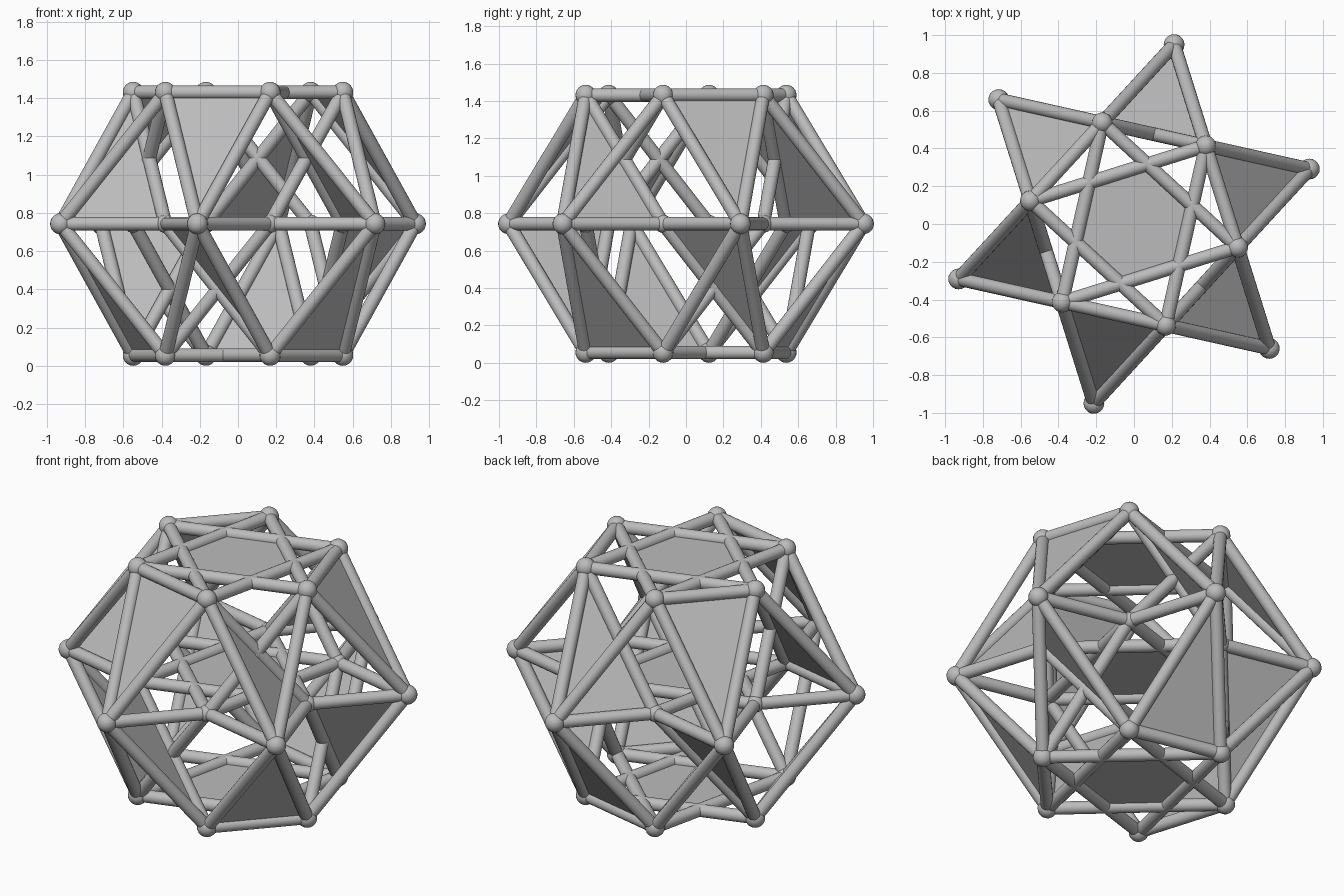
import bpy, bmesh, math
from mathutils import Vector

cube = bpy.data.objects.get("Cube")
if cube:
    bpy.data.objects.remove(cube, do_unlink=True)

TIP_R = 0.973                    # outer star points
RING_R = TIP_R / math.sqrt(3)    # hexagon corners on each level
LEVEL = TIP_R / math.sqrt(2)     # spacing between levels
BALL, BAR = 0.055, 0.036
MID = LEVEL + BALL
START = math.radians(17.4)

grey = bpy.data.materials.new("light grey")
grey.use_nodes = True
colour = (0.5, 0.5, 0.5, 1)
grey.diffuse_color = colour
grey.node_tree.nodes["Principled BSDF"].inputs["Base Color"].default_value = colour


def polar(radius, step, level):
    """Point at a multiple of 30 degrees on level -1, 0 or 1."""
    a = START + math.radians(30 * step)
    return Vector((radius * math.cos(a), radius * math.sin(a), MID + level * LEVEL))


def tip(k):
    return polar(TIP_R, 2 * k, 0)


def ring(k, level):
    """Corner just after tip k, counter-clockwise."""
    return polar(RING_R, 2 * k + 1, level)


def finish(bm, name, smooth=False):
    mesh = bpy.data.meshes.new(name)
    bm.to_mesh(mesh)
    bm.free()
    mesh.materials.append(grey)
    for p in mesh.polygons:
        p.use_smooth = smooth
    obj = bpy.data.objects.new(name, mesh)
    bpy.context.collection.objects.link(obj)
    return obj


def bars(name, pairs):
    bm = bmesh.new()
    for a, b in pairs:
        d = b - a
        m = d.to_track_quat('Z', 'Y').to_matrix().to_4x4()
        m.translation = (a + b) / 2
        bmesh.ops.create_cone(bm, cap_ends=False, segments=20, radius1=BAR,
                              radius2=BAR, depth=d.length, matrix=m)
    finish(bm, name, True)


def balls(name, points, radius):
    bm = bmesh.new()
    for p in points:
        made = bmesh.ops.create_uvsphere(bm, u_segments=20, v_segments=12, radius=radius)
        bmesh.ops.translate(bm, verts=made["verts"], vec=p)
    finish(bm, name, True)


def panels(name, polygons):
    bm = bmesh.new()
    for poly in polygons:
        bm.faces.new([bm.verts.new(p) for p in poly])
    finish(bm, name)


six = range(6)

# Joint balls
balls("tip_joints", [tip(k) for k in six], BALL)
balls("ring_joints", [ring(k, s) for k in six for s in (-1, 1)], BALL)
balls("inner_joints", [ring(k, 0) for k in six], 0.048)

# Six-pointed star lattices and their centre panels on three levels
for name, level in (("bottom", -1), ("middle", 0), ("top", 1)):
    bars(name + "_star_bars", [(ring(k, level), ring(k + 2, level)) for k in six])
    panels(name + "_hexagon_panel",
           [[polar(RING_R / math.sqrt(3), 2 * k, level) for k in six]])

# Struts joining each tip to the levels
bars("tip_struts", [(tip(k), ring(k - j, s)) for k in six for j in (0, 1) for s in (-1, 0, 1)])

# Alternating sides: closed triangle on one level, crossed bars on the other
base, cross, outer, inner = [], [], [], []
for k in six:
    side = 1 if k % 2 == 0 else -1
    left, right = k, k - 1
    base.append((ring(left, side), ring(right, side)))
    cross += [(ring(left, -side), ring(right, 0)), (ring(right, -side), ring(left, 0))]
    outer.append([tip(k), ring(left, side), ring(right, side)])
    high, low = (left, right) if side == 1 else (right, left)
    inner.append([tip(k), ring(high, -side), ring(low, 0)])
bars("rim_bars", base)
bars("cross_bars", cross)
panels("outer_triangle_panels", outer)
panels("inner_triangle_panels", inner)
